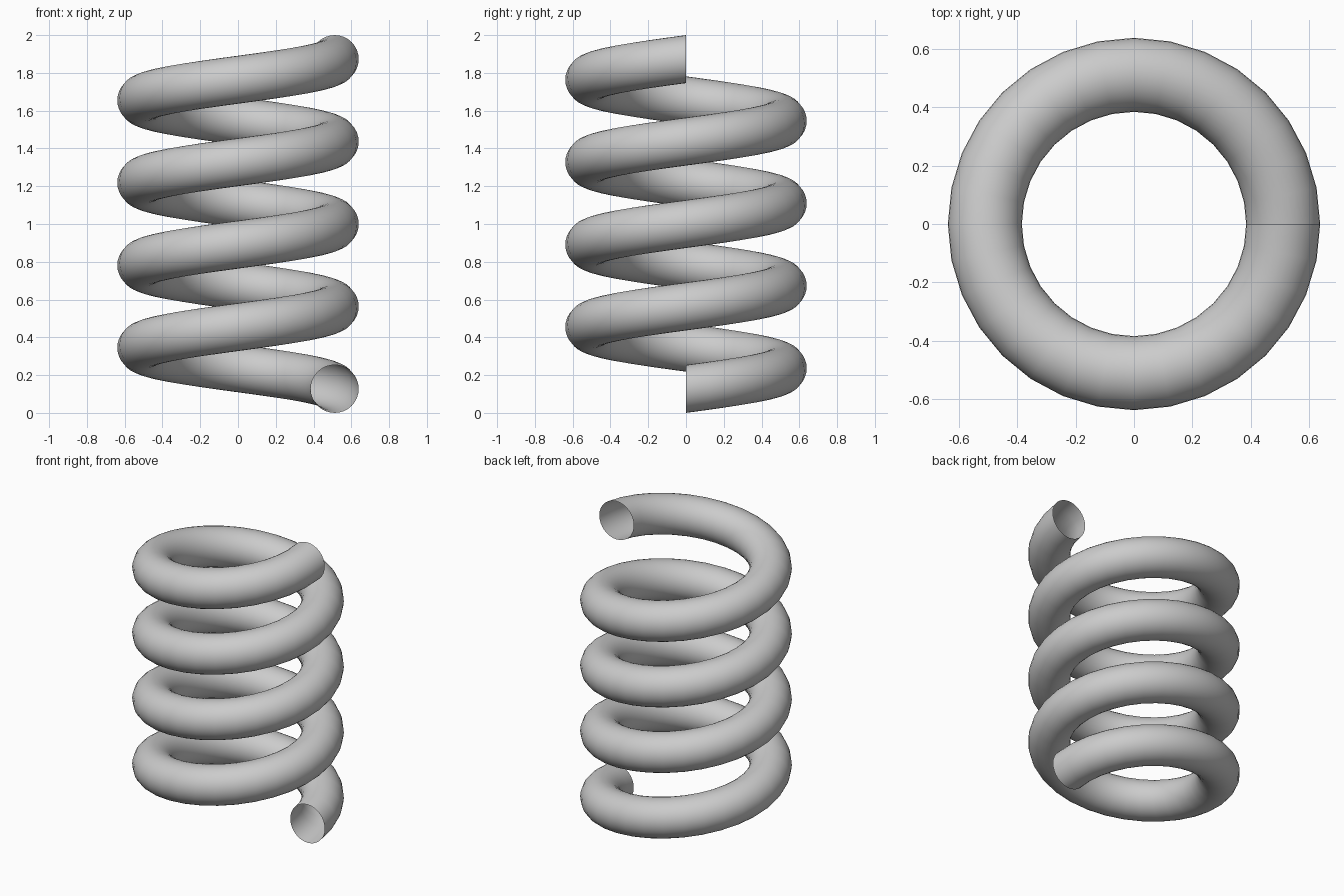
import bpy, bmesh
from math import sin, cos, tau

if "Cube" in bpy.data.objects:
    bpy.data.objects.remove(bpy.data.objects["Cube"])

COIL_R, WIRE_R = 0.512, 0.127      # coil centreline and wire radius
TURNS, STEPS, SIDES = 4, 32, 32
PITCH = (2 - 2 * WIRE_R) / TURNS

bm = bmesh.new()


def ring(step):
    """Upright circular wire section at one step along the helix."""
    t = tau * step / STEPS
    verts = []
    for j in range(SIDES):
        a = tau * j / SIDES
        r = COIL_R + WIRE_R * cos(a)
        z = WIRE_R + PITCH * step / STEPS + WIRE_R * sin(a)
        verts.append(bm.verts.new((r * cos(t), r * sin(t), z)))
    return verts


# Sweep the section up the helix, leaving both ends open
rings = [ring(i) for i in range(TURNS * STEPS + 1)]
for lower, upper in zip(rings, rings[1:]):
    for j in range(SIDES):
        k = (j + 1) % SIDES
        bm.faces.new((lower[j], upper[j], upper[k], lower[k])).smooth = True

mesh = bpy.data.meshes.new("coil_spring")
bm.to_mesh(mesh)
bm.free()
spring = bpy.data.objects.new("coil_spring", mesh)
bpy.context.collection.objects.link(spring)
